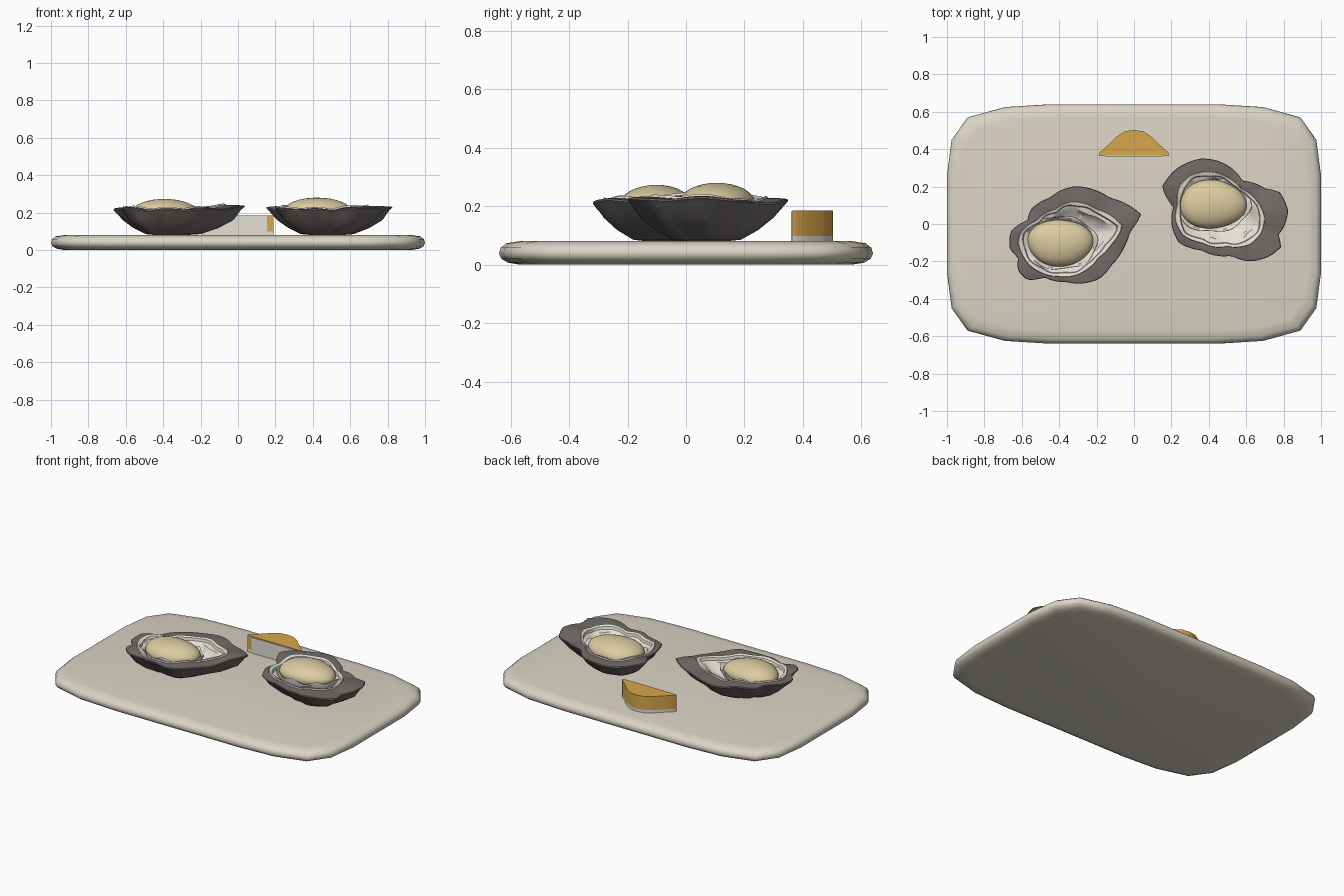
import bpy, bmesh, math
from math import sin, cos, pi, tau

if "Cube" in bpy.data.objects:
    bpy.data.objects.remove(bpy.data.objects["Cube"])


def material(name, rgb):
    m = bpy.data.materials.new(name)
    m.diffuse_color = (*rgb, 1)
    m.use_nodes = True
    m.node_tree.nodes["Principled BSDF"].inputs["Base Color"].default_value = m.diffuse_color
    return m


STONE = material("warm stone", (0.71, 0.66, 0.56))
SHELL = material("dark shell", (0.165, 0.148, 0.14))
PEARL = material("pearl lining", (0.78, 0.75, 0.67))
FLESH = material("cream flesh", (0.72, 0.60, 0.36))
RIND = material("lemon rind", (0.69, 0.39, 0.07))


def finish(bm, name, mats, angle=40):
    bmesh.ops.recalc_face_normals(bm, faces=bm.faces)
    me = bpy.data.meshes.new(name)
    bm.to_mesh(me)
    bm.free()
    for m in mats:
        me.materials.append(m)
    ob = bpy.data.objects.new(name, me)
    bpy.context.collection.objects.link(ob)
    bpy.ops.object.select_all(action='DESELECT')
    ob.select_set(True)
    bpy.context.view_layer.objects.active = ob
    bpy.ops.object.shade_smooth_by_angle(angle=math.radians(angle))
    return ob


def loft(name, rings, mats, bands=None, caps=True, angle=40):
    """Skin a stack of closed rings; bands gives the material of each strip."""
    bm = bmesh.new()
    vs = [[bm.verts.new(p) for p in r] for r in rings]
    n = len(rings[0])
    for k in range(len(rings) - 1):
        for i in range(n):
            j = (i + 1) % n
            f = bm.faces.new((vs[k][i], vs[k][j], vs[k + 1][j], vs[k + 1][i]))
            f.material_index = bands[k] if bands else 0
    if caps:
        bm.faces.new(vs[0][::-1]).material_index = bands[0] if bands else 0
        bm.faces.new(vs[-1]).material_index = bands[-1] if bands else 0
    return finish(bm, name, mats, angle)


def polar(points, c):
    """Radius as a function of angle for an outline around centre c."""
    pts = sorted((math.atan2(y - c[1], x - c[0]) % tau,
                  math.hypot(x - c[0], y - c[1])) for x, y in points)
    pts = [(pts[-1][0] - tau, pts[-1][1])] + pts + [(pts[0][0] + tau, pts[0][1])]

    def radius(a):
        for (a0, r0), (a1, r1) in zip(pts, pts[1:]):
            if a0 <= a <= a1:
                t = (a - a0) / max(a1 - a0, 1e-6)
                return r0 + (r1 - r0) * t
        return pts[0][1]
    return radius


# Serving board with clipped, rounded corners
quarter = [(1.0, 0.26), (0.975, 0.45), (0.89, 0.57), (0.69, 0.625), (0.45, 0.64)]
half = quarter + [(-x, y) for x, y in reversed(quarter)]
outline = half + [(-x, -y) for x, y in half]
profile = [(0.07, 0), (0.03, 0.007), (0.008, 0.02), (0, 0.038),
           (0.006, 0.058), (0.025, 0.073), (0.07, 0.08)]
loft("serving_board",
     [[(x * (1 - d), y * (1 - d / 0.64), z) for x, y in outline] for d, z in profile],
     [STONE], angle=60)

# Shell: dark cupped outside, ragged rim, terraced pearl lining
N = 80
ANGLES = [tau * i / N for i in range(N)]


def oyster(side, c, outer, inner, body, turn):
    ro, ri = polar(outer, c), polar(inner, c)

    def ring(radius, height):
        return [(c[0] + radius(a) * cos(a), c[1] + radius(a) * sin(a), height(a))
                for a in ANGLES]

    def rim(a):
        return 0.193 + 0.1 * ro(a) + 0.004 * sin(7 * a + turn)

    def lip(a):
        return min(ri(a), ro(a) * 0.94)

    def ripple(a):
        return 1 + 0.03 * sin(5 * a + turn) + 0.015 * sin(11 * a)

    rings = [
        ring(lambda a: ro(a) * 0.20, lambda a: 0.079),
        ring(lambda a: ro(a) * 0.42, lambda a: 0.085),
        ring(lambda a: ro(a) * 0.64 * ripple(a), lambda a: 0.118),
        ring(lambda a: ro(a) * 0.83 * ripple(a), lambda a: 0.160),
        ring(lambda a: ro(a) * 0.95, lambda a: rim(a) - 0.022),
        ring(lambda a: ro(a), lambda a: rim(a) - 0.006),
        ring(lambda a: ro(a) * 0.99, rim),
        ring(lambda a: (lip(a) + ro(a)) / 2, lambda a: rim(a) + 0.003),
        ring(lip, lambda a: rim(a) + 0.002),
        ring(lambda a: lip(a) * 0.99, lambda a: rim(a) + 0.010),
        ring(lambda a: lip(a) * 0.91 * (1 + 0.02 * sin(9 * a)), lambda a: rim(a) + 0.004),
        ring(lambda a: lip(a) * 0.89 * (1 + 0.02 * sin(9 * a)), lambda a: rim(a) - 0.012),
        ring(lambda a: lip(a) * 0.80 * ripple(a), lambda a: rim(a) - 0.018),
        ring(lambda a: lip(a) * 0.70, lambda a: 0.175),
        ring(lambda a: lip(a) * 0.45, lambda a: 0.150),
        ring(lambda a: lip(a) * 0.15, lambda a: 0.142),
    ]
    loft(side + "_shell", rings, [SHELL, PEARL], [0] * 8 + [1] * 7)

    # Plump body
    bx, by, rx, ry, top = body
    bm = bmesh.new()
    bmesh.ops.create_uvsphere(bm, u_segments=32, v_segments=16, radius=1)
    for v in bm.verts:
        a = math.atan2(v.co.y, v.co.x)
        s = 1 + 0.03 * sin(3 * a + turn)
        v.co = (bx + v.co.x * rx * s, by + v.co.y * ry * s, top - 0.07 + v.co.z * 0.07)
    finish(bm, side + "_oyster_body", [FLESH], 80)

    # Wavy mantle frill around the body
    frill = []
    for scale, z, amp in ((0.92, 0.175, 0), (1.06, 0.207, 0.006), (1.13, 0.212, 0.010),
                          (1.14, 0.204, 0.010), (1.00, 0.165, 0)):
        frill.append([(bx + rx * cos(a) * (scale + amp * 4 * sin(6 * a + turn)),
                       by + ry * sin(a) * (scale + amp * 4 * sin(6 * a + turn)),
                       z + amp * sin(8 * a + turn)) for a in ANGLES])
    loft(side + "_mantle_frill", frill, [PEARL], caps=False)


oyster("left", (-0.37, -0.08),
       [(0.04, 0.05), (-0.13, 0.14), (-0.33, 0.20), (-0.45, 0.14), (-0.55, 0.08),
        (-0.57, 0.02), (-0.66, -0.04), (-0.665, -0.13), (-0.62, -0.18), (-0.62, -0.25),
        (-0.57, -0.30), (-0.48, -0.285), (-0.36, -0.31), (-0.18, -0.29),
        (-0.12, -0.22), (-0.05, -0.12), (-0.02, -0.04)],
       [(-0.62, -0.10), (-0.56, -0.22), (-0.41, -0.28), (-0.26, -0.25), (-0.19, -0.18),
        (-0.12, -0.11), (-0.06, -0.01), (-0.10, 0.03), (-0.20, 0.08), (-0.33, 0.12),
        (-0.42, 0.08), (-0.52, 0.02), (-0.61, -0.05)],
       (-0.395, -0.10, 0.175, 0.125, 0.273), 0.4)

oyster("right", (0.47, 0.07),
       [(0.36, 0.35), (0.52, 0.30), (0.58, 0.23), (0.70, 0.19), (0.78, 0.17),
        (0.825, 0.07), (0.80, -0.02), (0.77, -0.06), (0.79, -0.12), (0.73, -0.17),
        (0.62, -0.20), (0.52, -0.17), (0.36, -0.14), (0.24, -0.10), (0.20, 0.0),
        (0.21, 0.09), (0.15, 0.20), (0.22, 0.29)],
       [(0.24, 0.20), (0.30, 0.26), (0.40, 0.28), (0.50, 0.25), (0.57, 0.19),
        (0.66, 0.12), (0.70, 0.03), (0.68, -0.05), (0.62, -0.11), (0.50, -0.12),
        (0.36, -0.10), (0.26, -0.06), (0.22, 0.02), (0.23, 0.10)],
       (0.42, 0.105, 0.178, 0.130, 0.28), 2.0)

# Lemon wedge: bell-shaped outline, pale underside
arc = [(0.19, 0.365), (0.185, 0.38), (0.13, 0.43), (0.095, 0.465), (0.05, 0.495), (0, 0.503)]
wedge = arc + [(-x, y) for x, y in reversed(arc[:-1])]
loft("lemon_wedge", [[(x, y, z) for x, y in wedge] for z in (0.079, 0.098, 0.185)],
     [RIND, PEARL], [1, 0])

# Pale cut face on the front of the wedge
bm = bmesh.new()
bmesh.ops.create_cube(bm, size=1)
for v in bm.verts:
    v.co = (v.co.x * 0.31, 0.363 + v.co.y * 0.006, 0.131 + v.co.z * 0.1)
finish(bm, "lemon_cut_face", [PEARL])
